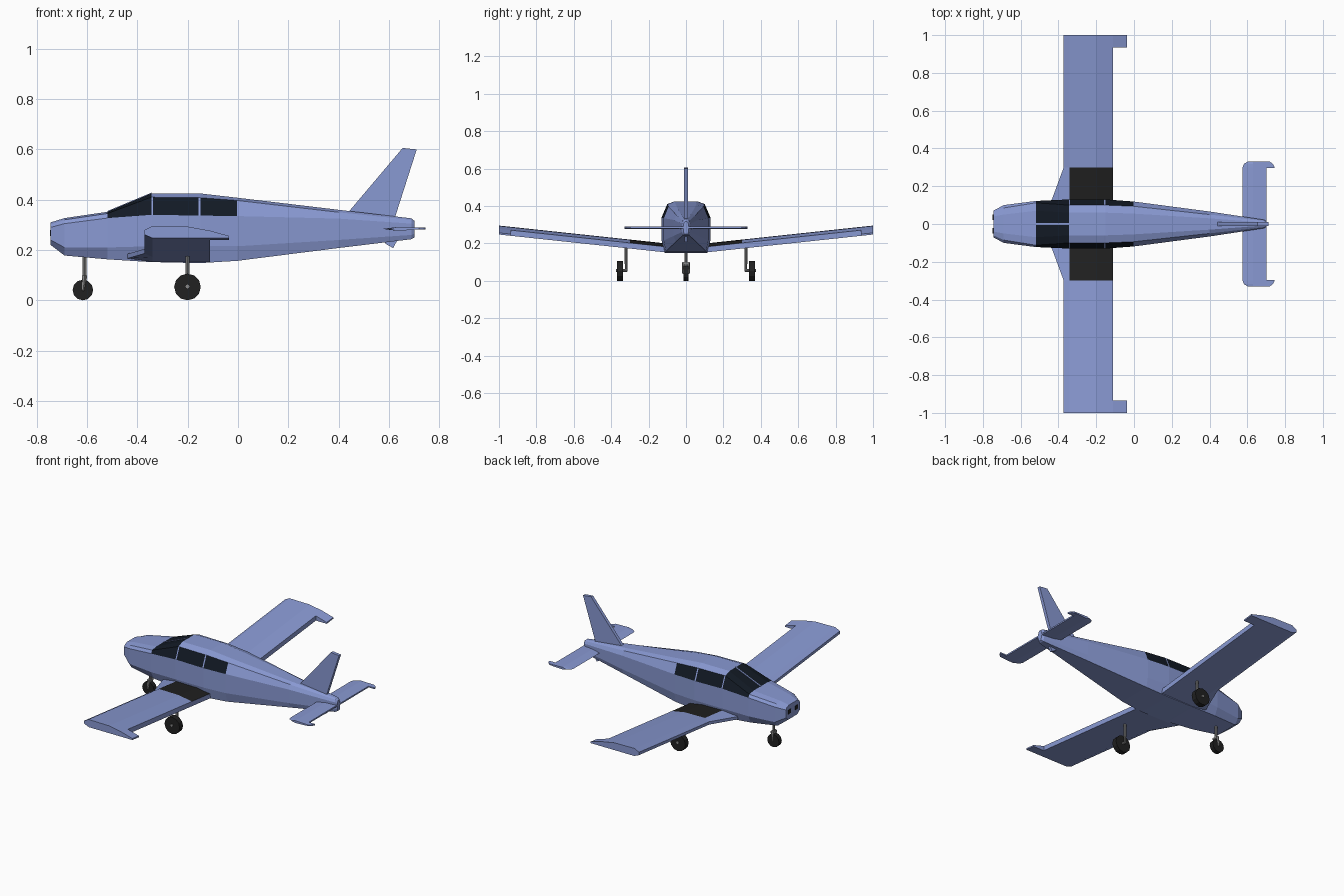
import bpy, bmesh
from math import radians
from mathutils import Vector

if "Cube" in bpy.data.objects:
    bpy.data.objects.remove(bpy.data.objects["Cube"])


def material(name, r, g, b):
    m = bpy.data.materials.new(name)
    m.diffuse_color = (r, g, b, 1)
    m.use_nodes = True
    m.node_tree.nodes["Principled BSDF"].inputs["Base Color"].default_value = m.diffuse_color
    return m


BLUE = material("blue_paint", 0.25, 0.32, 0.65)
GLASS = material("dark_glass", 0.006, 0.01, 0.018)
BLACK = material("black_rubber", 0.015, 0.015, 0.015)
METAL = material("strut_metal", 0.25, 0.25, 0.25)


def loft(name, rings, mats=(BLUE,), pick=lambda ring, side: 0):
    """Skin a row of equal closed rings and cap both ends."""
    bm = bmesh.new()
    vs = [[bm.verts.new(p) for p in r] for r in rings]
    n = len(vs[0])
    for i in range(len(vs) - 1):
        for j in range(n):
            k = (j + 1) % n
            f = bm.faces.new((vs[i][j], vs[i][k], vs[i + 1][k], vs[i + 1][j]))
            f.material_index = pick(i, j)
    bm.faces.new(vs[0])
    bm.faces.new(vs[-1])
    bmesh.ops.recalc_face_normals(bm, faces=bm.faces)
    me = bpy.data.meshes.new(name)
    bm.to_mesh(me)
    bm.free()
    for m in mats:
        me.materials.append(m)
    ob = bpy.data.objects.new(name, me)
    bpy.context.collection.objects.link(ob)
    return ob


def rod(name, a, b, r1, r2, sides, mat):
    a, b = Vector(a), Vector(b)
    d = b - a
    bpy.ops.mesh.primitive_cone_add(vertices=sides, radius1=r1, radius2=r2, depth=d.length,
                                    location=(a + b) / 2, rotation=d.to_track_quat('Z', 'Y').to_euler())
    ob = bpy.context.object
    ob.name = name
    ob.data.materials.append(mat)


def box(name, loc, size, mat):
    bpy.ops.mesh.primitive_cube_add(size=1, location=loc)
    ob = bpy.context.object
    ob.name = name
    ob.scale = size
    ob.data.materials.append(mat)


# Fuselage: x, then (half width, z) from keel up to roof
stations = [
    (-.745, (.045, .22), (.07, .24), (.07, .29), (.06, .302), (.04, .31)),
    (-.69, (.075, .178), (.10, .21), (.10, .305), (.085, .32), (.05, .327)),
    (-.52, (.10, .163), (.122, .21), (.122, .327), (.112, .345), (.07, .352)),
    (-.345, (.112, .152), (.13, .215), (.13, .34), (.10, .410), (.06, .425)),
    (-.338, (.112, .152), (.13, .215), (.13, .34), (.10, .410), (.06, .425)),
    (-.158, (.115, .148), (.13, .215), (.13, .337), (.10, .408), (.06, .425)),
    (-.15, (.115, .148), (.13, .215), (.13, .337), (.10, .408), (.06, .425)),
    (-.003, (.107, .157), (.119, .215), (.119, .335), (.094, .397), (.055, .408)),
    (.40, (.055, .208), (.066, .24), (.066, .325), (.05, .35), (.03, .36)),
    (.69, (.016, .243), (.022, .26), (.022, .305), (.016, .32), (.008, .326)),
    (.702, (.01, .25), (.014, .265), (.014, .3), (.01, .31), (.005, .316)),
]
rings = [[(x, y, z) for y, z in half] + [(x, -y, z) for y, z in reversed(half)]
         for x, *half in stations]


def glazing(i, j):
    if i == 2:                      # windscreen wraps over the top
        return int(2 <= j <= 6)
    return int(i in (4, 6) and j in (2, 6))   # side windows


loft("fuselage", rings, (BLUE, GLASS), glazing)

# Windscreen centre bar
loft("windscreen_bar", [[(x, -.004, z), (x, .004, z), (x, .004, z + .007), (x, -.004, z + .007)]
                        for x, z in ((-.52, .348), (-.345, .421))])

# Nose intakes
for s in (-1, 1):
    box("nose_intake", (-.745, s * .035, .268), (.006, .028, .025), BLACK)

# Wing with dihedral, swept root and black walkways
aerofoil = [(-.372, .032), (-.342, .048), (-.2, .046), (-.112, .03),
            (-.112, 0), (-.34, 0), (-.372, .014)]


def wing_z(y):
    return .153 + max(0, abs(y) - .12) * .107


def wing_ring(y):
    sweep = max(0, .3 - max(abs(y), .12)) * .37
    return [(x - (sweep if x < -.36 else 0), y, wing_z(y) + z) for x, z in aerofoil]


loft("wing", [wing_ring(y) for y in (-1, -.3, -.12, .12, .3, 1)], (BLUE, BLACK),
     lambda i, j: int(i in (1, 3) and j in (1, 2)))

tip = [(-.112, .03), (-.036, .009), (-.036, 0), (-.112, 0)]
for s in (-1, 1):
    loft("wing_tip_tab", [[(x, s * y, wing_z(y) + z) for x, z in tip] for y in (.935, 1)])

# Tailplane with chamfered tips and trailing tabs
loft("tailplane", [[(le, y, .284), (.63, y, .291), (.702, y, .289), (.702, y, .28), (.63, y, .277)]
                   for y, le in ((-.33, .602), (-.318, .582), (-.3, .575),
                                 (.3, .575), (.318, .582), (.33, .602))])
tab = [(.70, .297), (.745, .297), (.738, .315), (.72, .33), (.70, .33)]
for s in (-1, 1):
    loft("tailplane_tab", [[(x, s * y, z) for x, y in tab] for z in (.281, .289)])

# Fin and small ventral fin
fin = [(.43, .34), (.655, .606), (.711, .6), (.615, .30), (.5, .30)]
ventral = [(.57, .25), (.588, .224), (.617, .208), (.64, .25)]
for name, outline, t in (("fin", fin, .01), ("ventral_fin", ventral, .008)):
    loft(name, [[(x, y, z) for x, z in outline] for y in (-t, t)])

# Nose gear
rod("nose_wheel", (-.617, -.014, .041), (-.617, .014, .041), .041, .041, 12, BLACK)
rod("nose_strut", (-.611, 0, .075), (-.611, 0, .18), .008, .008, 8, METAL)
for s in (-1, 1):
    rod("nose_fork", (-.617, s * .017, .038), (-.611, s * .012, .098), .005, .01, 6, METAL)
box("fork_bridge", (-.611, 0, .092), (.02, .034, .012), METAL)

# Main gear
for s in (-1, 1):
    rod("main_wheel", (-.201, s * .336, .053), (-.201, s * .369, .053), .053, .053, 12, BLACK)
    rod("main_strut", (-.201, s * .32, .09), (-.201, s * .32, .19), .008, .008, 8, METAL)
    rod("main_leg", (-.201, s * .32, .05), (-.201, s * .32, .11), .006, .006, 8, METAL)
    rod("main_axle", (-.201, s * .315, .055), (-.201, s * .373, .055), .008, .008, 8, METAL)
